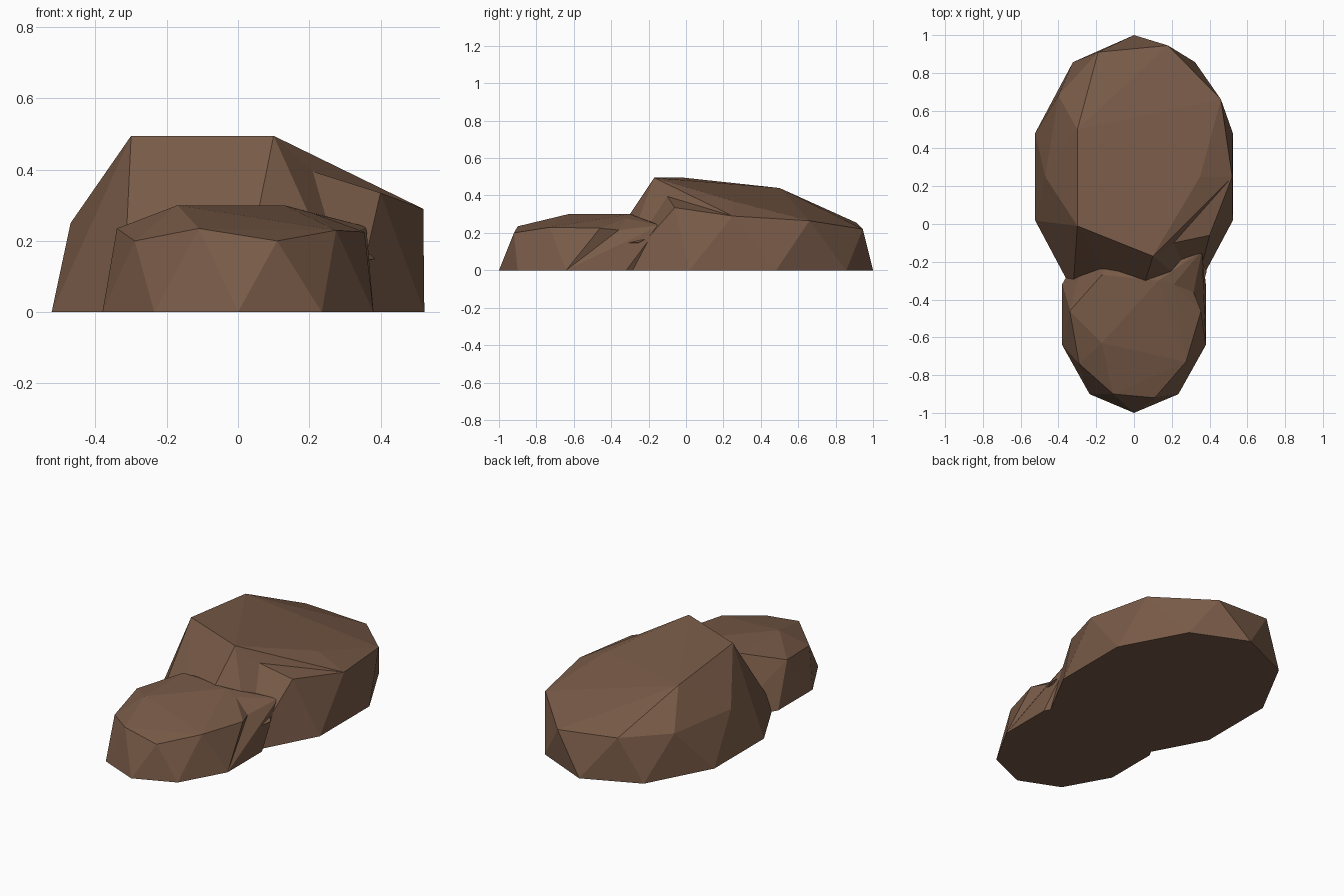
import bpy, bmesh, math
from mathutils import Vector

if "Cube" in bpy.data.objects:
    bpy.data.objects.remove(bpy.data.objects["Cube"], do_unlink=True)

brown = bpy.data.materials.new("brown_stone")
brown.use_nodes = True
brown.diffuse_color = (0.19, 0.104, 0.064, 1)
brown.node_tree.nodes["Principled BSDF"].inputs["Base Color"].default_value = brown.diffuse_color
brown.node_tree.nodes["Principled BSDF"].inputs["Roughness"].default_value = 0.9


def ground_ring(rx, ry, cy):
    """Ten-sided oval footprint on the ground."""
    turns = [math.tau * i / 10 for i in range(10)]
    return [(rx * math.sin(t), cy + ry * math.cos(t), 0) for t in turns]


def dent(bm, a, b, target):
    """Split the edge between two corners and push the new corner in."""
    def corner(p):
        return min(bm.verts, key=lambda v: (v.co - Vector(p)).length)
    va, vb = corner(a), corner(b)
    edge = bm.edges.get((va, vb))
    if edge is None:
        return
    _, v = bmesh.utils.edge_split(edge, va, 0.5)
    for face in list(v.link_faces):
        far = [w for w in face.verts if w not in (v, va, vb)]
        if far:
            bmesh.utils.face_split(face, v, far[0])
    v.co = target


def rock(name, points, dents=()):
    """Faceted stone: the convex hull of its corners, with chips pushed in."""
    bm = bmesh.new()
    for p in points:
        bm.verts.new(p)
    hull = bmesh.ops.convex_hull(bm, input=bm.verts[:])
    loose = {g for g in hull["geom_interior"] + hull["geom_unused"]
             if isinstance(g, bmesh.types.BMVert)}
    bmesh.ops.delete(bm, geom=list(loose), context="VERTS")
    for d in dents:
        dent(bm, *d)
    bmesh.ops.recalc_face_normals(bm, faces=bm.faces[:])
    mesh = bpy.data.meshes.new(name)
    bm.to_mesh(mesh)
    bm.free()
    mesh.materials.append(brown)
    obj = bpy.data.objects.new(name, mesh)
    bpy.context.collection.objects.link(obj)
    return obj


# Large rock: sloping top with a chipped right shoulder
peak, shoulder = (0.1, -0.17, 0.495), (0.4, -0.06, 0.335)
large_top = [peak, shoulder, (0.35, 0.25, 0.37), (0.52, 0.25, 0.29),
             (0.46, 0.66, 0.265), (0.18, 0.945, 0.22), (-0.19, 0.91, 0.255),
             (-0.4, 0.68, 0.25), (-0.47, 0.25, 0.25),
             (-0.3, 0.5, 0.44), (-0.3, -0.01, 0.495)]
rock("large_rock", ground_ring(0.55, 0.75, 0.25) + large_top,
     [(peak, shoulder, (0.21, -0.1, 0.395))])

# Small rock: low flat stone leaning against the front
side, rear = (0.355, -0.46, 0.225), (0.36, -0.14, 0.24)
small_top = [side, rear, (0.13, -0.3, 0.3), (-0.17, -0.27, 0.3),
             (-0.17, -0.63, 0.3), (-0.11, -0.9, 0.235), (0.11, -0.92, 0.2),
             (0.275, -0.73, 0.23), (0.21, -0.32, 0.278),
             (-0.29, -0.74, 0.2), (-0.34, -0.46, 0.235)]
rock("small_rock", ground_ring(0.4, 0.52, -0.48) + small_top,
     [(side, rear, (0.315, -0.36, 0.215))])

# Thin chip standing out of the small rock's side
rock("side_chip", [(0.34, -0.41, 0.14), (0.385, -0.25, 0.15),
                   (0.37, -0.22, 0.165), (0.32, -0.28, 0.13)])
